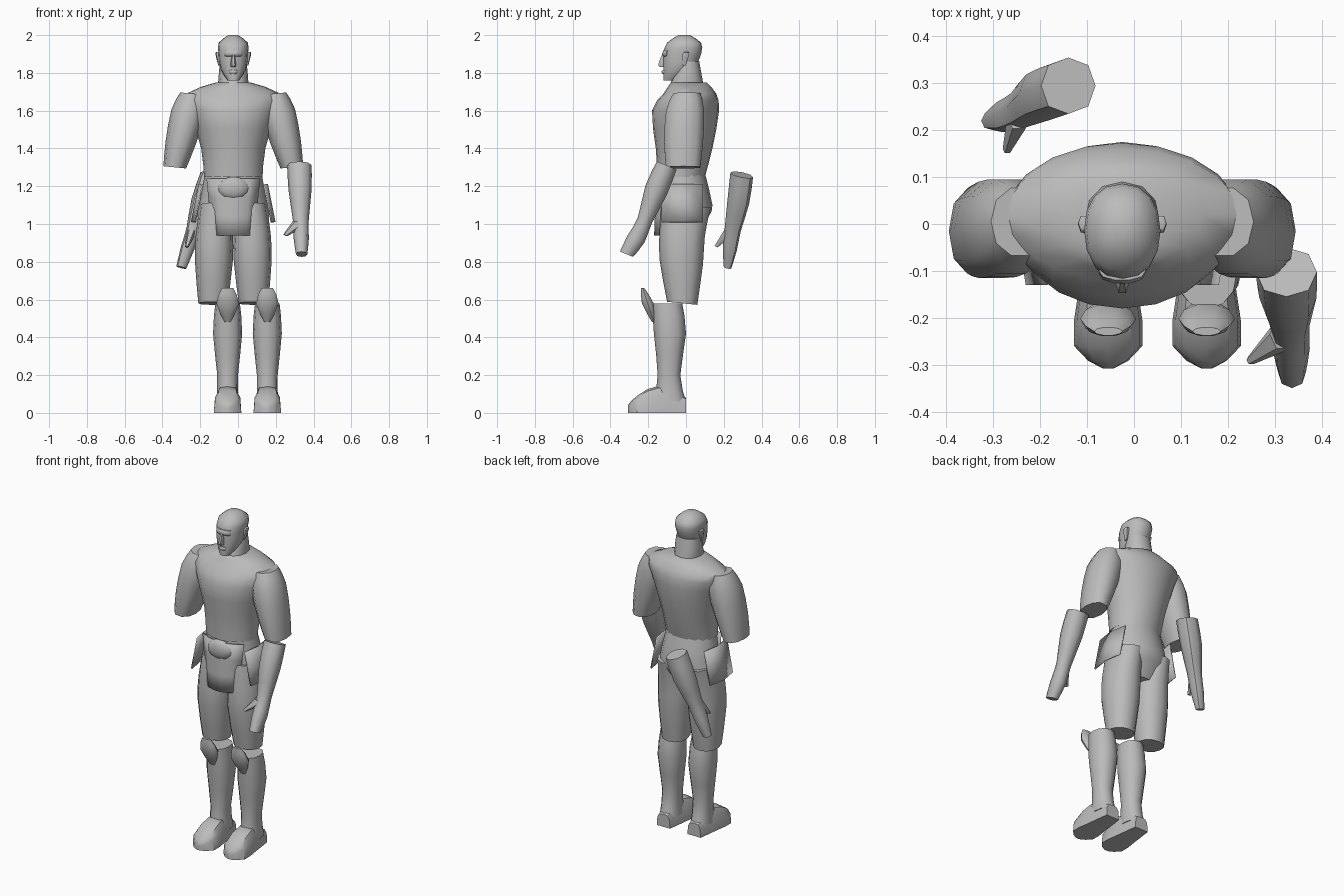
import bpy, bmesh, math
from mathutils import Vector

if "Cube" in bpy.data.objects:
    bpy.data.objects.remove(bpy.data.objects["Cube"], do_unlink=True)

GREY = (0.5, 0.5, 0.5, 1)
mat = bpy.data.materials.new("plain grey")
mat.use_nodes = True
mat.diffuse_color = GREY
mat.node_tree.nodes["Principled BSDF"].inputs["Base Color"].default_value = GREY

BODY = -.025    # mirror plane of torso, head, arms and thighs
BOOTS = .05     # mirror plane of the lower legs
BOOT = -.055    # middle of the right boot


def finish(name, bm, angle=50):
    """Turn the bmesh into a shaded grey object."""
    bmesh.ops.recalc_face_normals(bm, faces=bm.faces)
    mesh = bpy.data.meshes.new(name)
    bm.to_mesh(mesh)
    bm.free()
    mesh.materials.append(mat)
    obj = bpy.data.objects.new(name, mesh)
    bpy.context.collection.objects.link(obj)
    bpy.ops.object.select_all(action='DESELECT')
    obj.select_set(True)
    bpy.context.view_layer.objects.active = obj
    bpy.ops.object.shade_smooth_by_angle(angle=math.radians(angle))
    return obj


def midway(keys):
    """Add one smoothly curved section between each pair of key sections."""
    keys = [Vector(k) for k in keys]
    result = [keys[0]]
    for i, (here, there) in enumerate(zip(keys, keys[1:])):
        before = keys[max(i - 1, 0)]
        after = keys[min(i + 2, len(keys) - 1)]
        result.append((here + there) * .5 + (here + there - before - after) / 16)
        result.append(there)
    return result


def strips(bm, loops, closed):
    """Bridge neighbouring loops with quads."""
    rows = [[bm.verts.new(p) for p in loop] for loop in loops]
    for low, high in zip(rows, rows[1:]):
        for i in range(0 if closed else 1, len(low)):
            bm.faces.new((low[i - 1], low[i], high[i], high[i - 1]))
    return rows


def tube(name, loops, angle=50):
    """Closed and capped skin over a row of loops."""
    bm = bmesh.new()
    rows = strips(bm, loops, True)
    bm.faces.new(rows[0])
    bm.faces.new(rows[-1])
    return finish(name, bm, angle)


def rounded(angle, power):
    """Point on a unit superellipse."""
    return [math.copysign(abs(f(angle)) ** power, f(angle)) for f in (math.cos, math.sin)]


def loft(name, sections, start=BODY, end=None, sides=12, slope=(0, 0), power=.9):
    """Upright form; a section is height, half width, front y and back y.
    The middle moves from start to end in x, and slope tips the sections."""
    end = start if end is None else end
    first, last = sections[0][0], sections[-1][0]
    loops = []
    for z, width, front, back in midway(sections):
        middle = start + (end - start) * (z - first) / (last - first)
        loop = []
        for i in range(sides):
            u, v = rounded(math.tau * i / sides, power)
            dx, dy = u * width, v * (back - front) / 2
            loop.append((middle + dx, (front + back) / 2 + dy,
                         z + slope[0] * dx + slope[1] * dy))
        loops.append(loop)
    return tube(name, loops)


def sheet(name, rows):
    """Thin plate over a grid of points."""
    bm = bmesh.new()
    strips(bm, rows, False)
    obj = finish(name, bm)
    mod = obj.modifiers.new("thickness", 'SOLIDIFY')
    mod.thickness = .008
    mod.offset = 0
    return obj


def mirror(obj, plane):
    """Copy a part to the other side of the body."""
    copy = obj.copy()
    copy.data = obj.data.copy()
    if obj.name.startswith("left"):
        copy.name = obj.name.replace("left", "right")
    else:
        copy.name = obj.name.replace("right", "left")
    for v in copy.data.vertices:
        v.co.x = 2 * plane - v.co.x
    copy.data.flip_normals()
    bpy.context.collection.objects.link(copy)


# Torso and pelvis
loft("shirt", [(1.25, .155, -.15, .1), (1.4, .17, -.16, .14), (1.6, .23, -.18, .175),
               (1.69, .25, -.12, .16), (1.75, .09, -.08, .11)], sides=20, power=1)
loft("pelvis", [(.94, .14, -.11, .07), (1.04, .19, -.14, .12),
                (1.1, .18, -.15, .14), (1.27, .15, -.14, .1)], sides=16, power=1)

# Apron hanging from the belt, curved round the hips
apron = []
for drop in (0, .1, .2, .3):
    half = .14 - drop * .1
    apron.append([(BODY + half * t, -.155 - drop * .04 + .05 * t * t, 1.24 - drop)
                  for t in (-1, -.6, -.2, .2, .6, 1)])
sheet("front_apron", apron)

# Oval belt buckle
bm = bmesh.new()
bmesh.ops.create_uvsphere(bm, u_segments=12, v_segments=8, radius=1)
bmesh.ops.scale(bm, vec=(.08, .03, .06), verts=bm.verts)
bmesh.ops.translate(bm, vec=(BODY, -.145, 1.19), verts=bm.verts)
finish("belt_buckle", bm)

# Neck, head and face
loft("neck", [(1.69, .07, -.12, .1), (1.75, .08, -.08, .09), (1.86, .07, -.05, .07)])
loft("head", [(1.76, .03, -.12, -.05), (1.82, .067, -.12, .04), (1.9, .078, -.12, .08),
              (1.96, .077, -.1, .08), (2, .025, -.04, .02)], sides=16)
loft("nose", [(1.83, .012, -.14, -.1), (1.845, .015, -.15, -.1), (1.9, .007, -.127, -.1)], sides=6)
loft("brow", [(1.888, .045, -.12, -.08), (1.9, .05, -.128, -.08), (1.92, .05, -.12, -.08)], sides=10)
loft("mouth", [(1.795, .02, -.125, -.1), (1.805, .025, -.13, -.1), (1.815, .02, -.125, -.1)], sides=8)
ear = loft("left_ear", [(1.84, .005, -.02, 0), (1.9, .013, -.02, .02), (1.91, .008, -.01, .015)],
           BODY + .075, BODY + .083, sides=6)
mirror(ear, BODY)

# Upper arms in short sleeves
arm = loft("left_upper_arm", [(1.3, .06, -.11, .08), (1.43, .08, -.12, .095),
                              (1.6, .09, -.11, .1), (1.69, .065, -.07, .08)],
           BODY + .31, BODY + .215, sides=10, slope=(.1, 0))
mirror(arm, BODY)

# Thighs
thigh = loft("left_thigh", [(.58, .078, -.1, .06), (.8, .1, -.14, .09),
                            (.95, .098, -.14, .1), (1.1, .08, -.13, .13)],
             BODY + .107, BODY + .097, slope=(0, -.1))
mirror(thigh, BODY)

# Plates hanging outward at the hips
plate = sheet("left_hip_plate", [
    [(BODY + .18 + drop / 5 - .018 * t * t, .11 * t - .02, 1.21 - drop) for t in (-1, 0, 1)]
    for drop in (0, .1, .2)])
mirror(plate, BODY)

# Boots with knee guards
shin = loft("right_shin", [(.06, .058, -.17, 0), (.2, .055, -.15, -.03),
                           (.42, .077, -.17, 0), (.58, .065, -.18, -.02)], BOOT)
foot = tube("right_foot", [
    [(BOOT + width * u, y, height * v)
     for u, v in (rounded(math.pi * i / 6, .6) for i in range(7))]
    for y, width, height in midway([(0, .045, .08), (-.14, .063, .145),
                                    (-.26, .073, .09), (-.308, .012, .04)])], 40)
guard = loft("right_knee_guard", [(.48, .015, -.18, -.16), (.58, .06, -.235, -.17),
                                  (.66, .03, -.238, -.22)], BOOT, sides=10, power=1)
for part in (shin, foot, guard):
    mirror(part, BOOTS)

# Forearms and hands, each in its own pose
loft("left_forearm", [(1.31, .065, -.155, -.05), (1.18, .061, -.215, -.1),
                      (1.02, .042, -.255, -.18), (.92, .04, -.31, -.22),
                      (.84, .03, -.35, -.28)], .325, .337, sides=8, slope=(0, -.4))
loft("left_thumb", [(1, .03, -.27, -.2), (.94, .01, -.3, -.28)],
     .32, .25, sides=6, slope=(-.5, -.2))
loft("right_forearm", [(1.26, .058, .235, .355), (1.12, .06, .22, .335),
                       (.97, .038, .205, .29), (.87, .035, .195, .27),
                       (.77, .026, .2, .24)], -.14, -.3, sides=8, slope=(-.25, -.2))
loft("right_thumb", [(.96, .026, .2, .26), (.88, .01, .15, .17)],
     -.245, -.27, sides=6, slope=(0, -.4))
